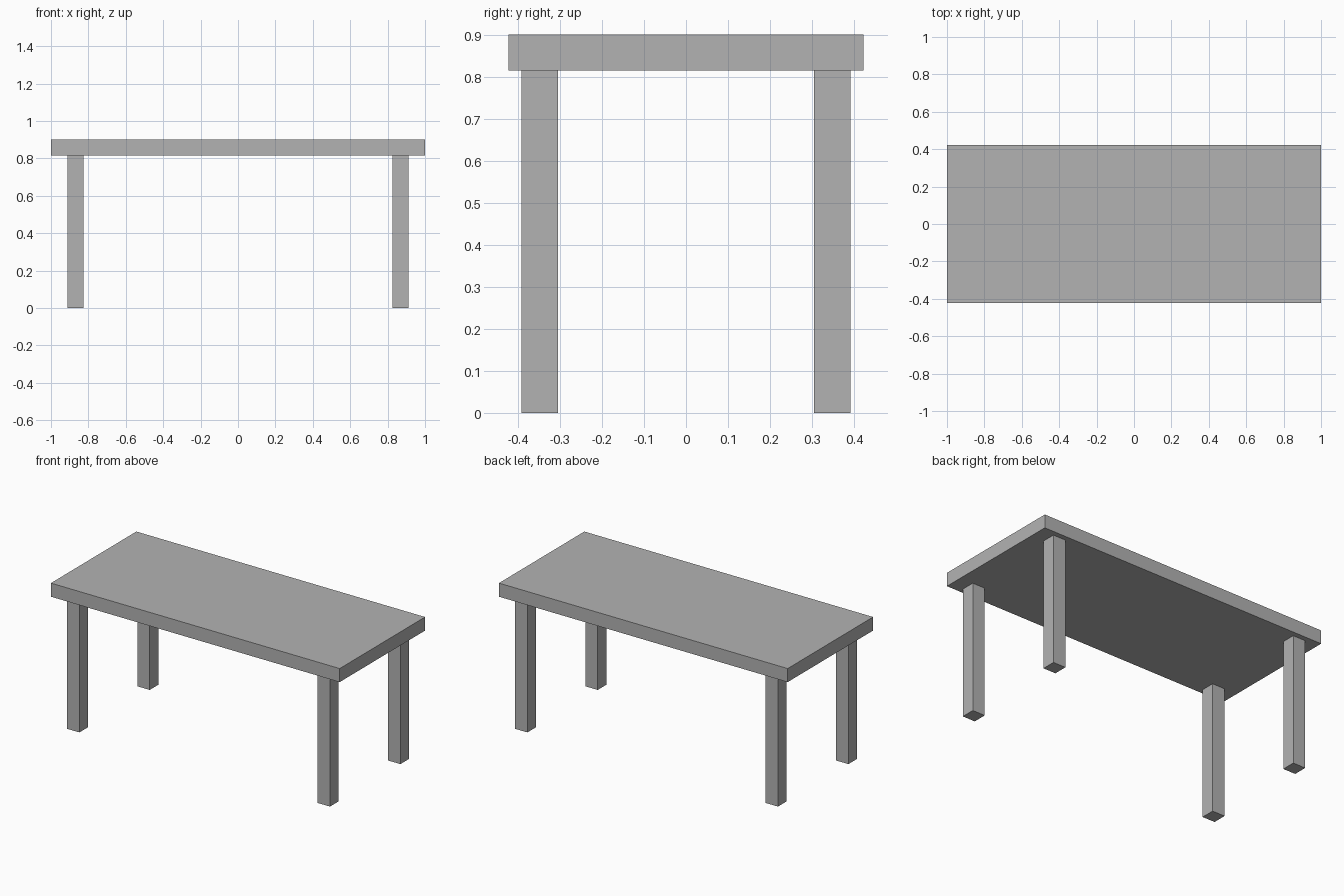
import bpy

# Remove the default cube
cube = bpy.data.objects.get("Cube")
if cube:
    bpy.data.objects.remove(cube, do_unlink=True)

# Single plain grey finish
GREY = (0.45, 0.45, 0.45, 1.0)
grey = bpy.data.materials.new("plain grey")
grey.use_nodes = True
grey.diffuse_color = GREY
grey.node_tree.nodes["Principled BSDF"].inputs["Base Color"].default_value = GREY

HEIGHT = 0.9
THICKNESS = 0.085
LENGTH, DEPTH = 2.0, 0.845
LEG_WIDTH = 0.086
LEG_X, LEG_Y = 0.868, 0.348


def box(name, center, size):
    bpy.ops.mesh.primitive_cube_add(size=1, location=center)
    obj = bpy.context.object
    obj.name = name
    obj.scale = size
    bpy.ops.object.transform_apply(location=False, rotation=False, scale=True)
    obj.data.materials.append(grey)
    return obj


# Table top
box("table_top", (0, 0, HEIGHT - THICKNESS / 2), (LENGTH, DEPTH, THICKNESS))

# Four square legs, standing on the floor and meeting the underside
leg_height = HEIGHT - THICKNESS
for side, sx in (("left", 1), ("right", -1)):
    for end, sy in (("front", -1), ("back", 1)):
        box(f"{end}_{side}_leg",
            (sx * LEG_X, sy * LEG_Y, leg_height / 2),
            (LEG_WIDTH, LEG_WIDTH, leg_height))
